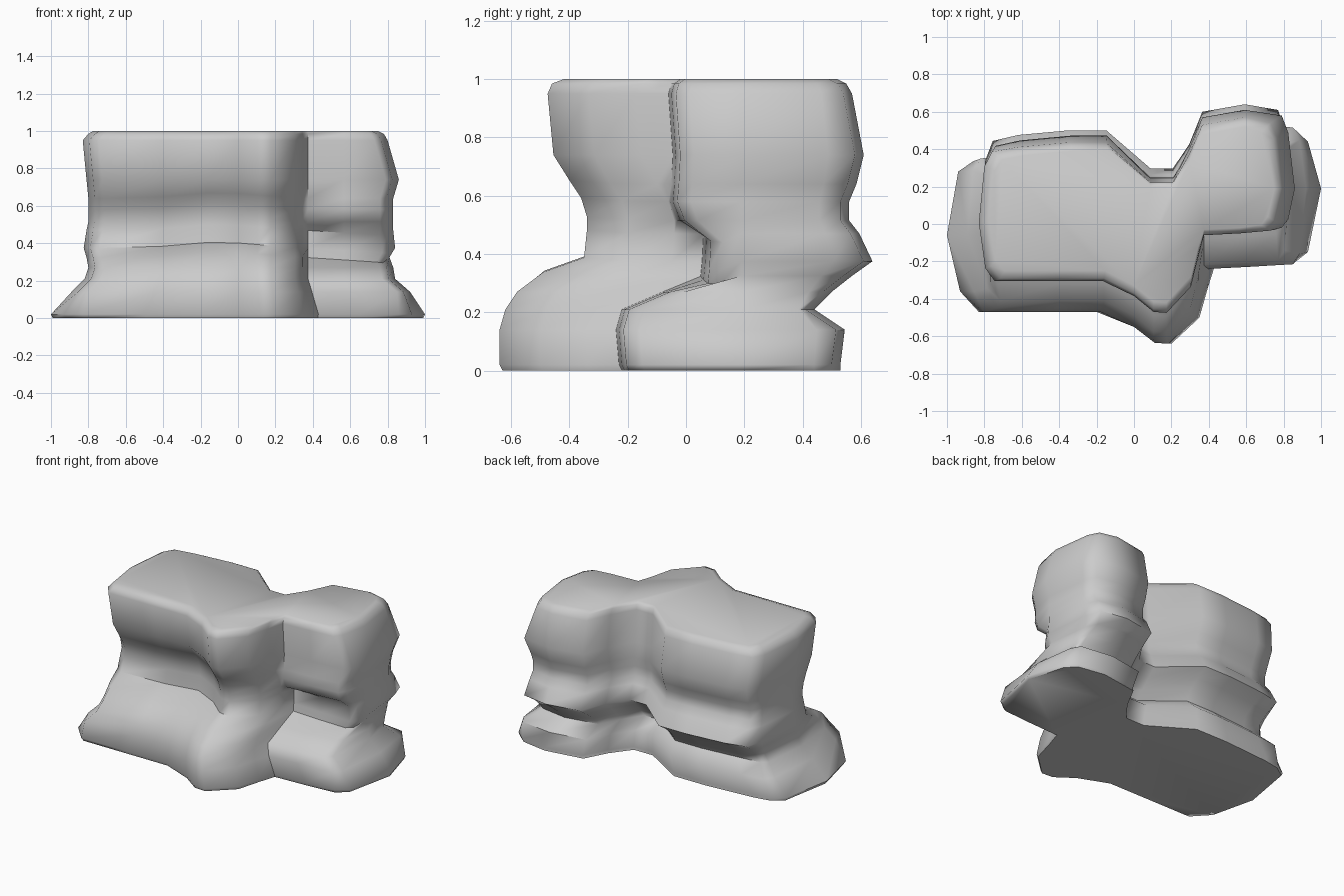
import bpy, bmesh, math

if "Cube" in bpy.data.objects:
    bpy.data.objects.remove(bpy.data.objects["Cube"])

# Plan outline at the base: x, y, section it follows
# (F main front, G set-back right front, B back bump, L left back, V back valley, S side),
# weight of that section's depth profile
plan = [
    (-1.0, -.06, 'S', 1), (-.93, -.36, 'F', .75), (-.83, -.47, 'F', 1), (-.5, -.47, 'F', 1),
    (-.2, -.47, 'F', 1), (0, -.55, 'F', 1), (.12, -.635, 'F', 1), (.20, -.64, 'F', 1),
    (.35, -.50, 'F', 1), (.395, -.34, 'F', 1), (.43, -.23, 'G', 1), (.65, -.22, 'G', 1),
    (.86, -.205, 'G', 1), (.93, -.15, 'G', .95), (1.0, .19, 'S', 0), (.93, .44, 'B', .6),
    (.86, .50, 'B', 1), (.68, .53, 'B', 1), (.42, .49, 'B', 1), (.34, .34, 'B', .8),
    (.24, .21, 'V', 1), (.10, .21, 'V', 1), (-.18, .38, 'L', 1), (-.42, .38, 'L', 1),
    (-.75, .355, 'L', 1), (-.86, .335, 'L', .9), (-.94, .28, 'L', .5),
]

# Strata: z, left reach, right reach, front offset, right-front offset, back offset
strata = [
    (0, .99, .99, .01, .01, 0), (.02, 1, 1, 0, 0, 0), (.14, .89, .92, 0, -.01, .015),
    (.21, .82, .84, .02, .01, -.09), (.27, .80, .83, .06, .15, -.03),
    (.325, .81, .81, .15, .28, .04), (.375, .825, .84, .29, .285, .11),
    (.47, .81, .83, .30, .29, .065), (.515, .80, .83, .30, .20, .03),
    (.58, .80, .83, .28, .175, .03), (.64, .80, .83, .24, .18, .055),
    (.74, .81, .86, .185, .185, .08), (.95, .83, .80, .165, .17, .04),
    (.985, .80, .78, .18, .18, .02), (1, .775, .75, .22, .20, -.01),
]


def reach(x, left, right):
    """Move the end walls in and out, keeping corners square above the base."""
    end, sign = (left, -1) if x < 0 else (right, 1)
    if abs(x) > .8:
        k = 1 if end > .95 else .5
        return sign * (end - (1 - abs(x)) * k)
    return x * (end if x < 0 else max(end, .87))


def lift(x, s, z):
    """The middle strata arch gently along the front and dip to the right."""
    if not .3 < z < .7:
        return 0
    if s == 'F':
        return .035 * max(0, 1 - abs(x + .12) / .5)
    return -.025 * max(0, (x - .4) / .45) if s == 'G' and z < .5 else 0


# Layered rock body lofted through the strata
bm = bmesh.new()
rings = []
for z, left, right, f, g, b in strata:
    off = {'F': f, 'G': g, 'B': b, 'S': f * .4 if left < .9 else 0,
           'L': (b * 1.1 if z < .7 else b * .9 + .02) if b > 0 or z > .9 else b * .6,
           'V': min(b, .09 - .08 * z) if z > .5 else b * .8}
    off['S'] = min(off['S'], .08)
    rings.append([bm.verts.new((reach(x, left, right), y + w * off[s], z + lift(x, s, z)))
                  for x, y, s, w in plan])
n = len(plan)
for lo, hi in zip(rings, rings[1:]):
    for i in range(n):
        j = (i + 1) % n
        bm.faces.new((lo[i], lo[j], hi[j], hi[i]))
bm.faces.new(rings[0][::-1])
bm.faces.new(rings[-1])
bmesh.ops.recalc_face_normals(bm, faces=bm.faces)

mesh = bpy.data.meshes.new("layered_rock")
bm.to_mesh(mesh)
bm.free()
rock = bpy.data.objects.new("layered_rock", mesh)
bpy.context.collection.objects.link(rock)
bpy.context.view_layer.objects.active = rock
rock.select_set(True)
bpy.ops.object.shade_smooth_by_angle(angle=math.radians(62))
